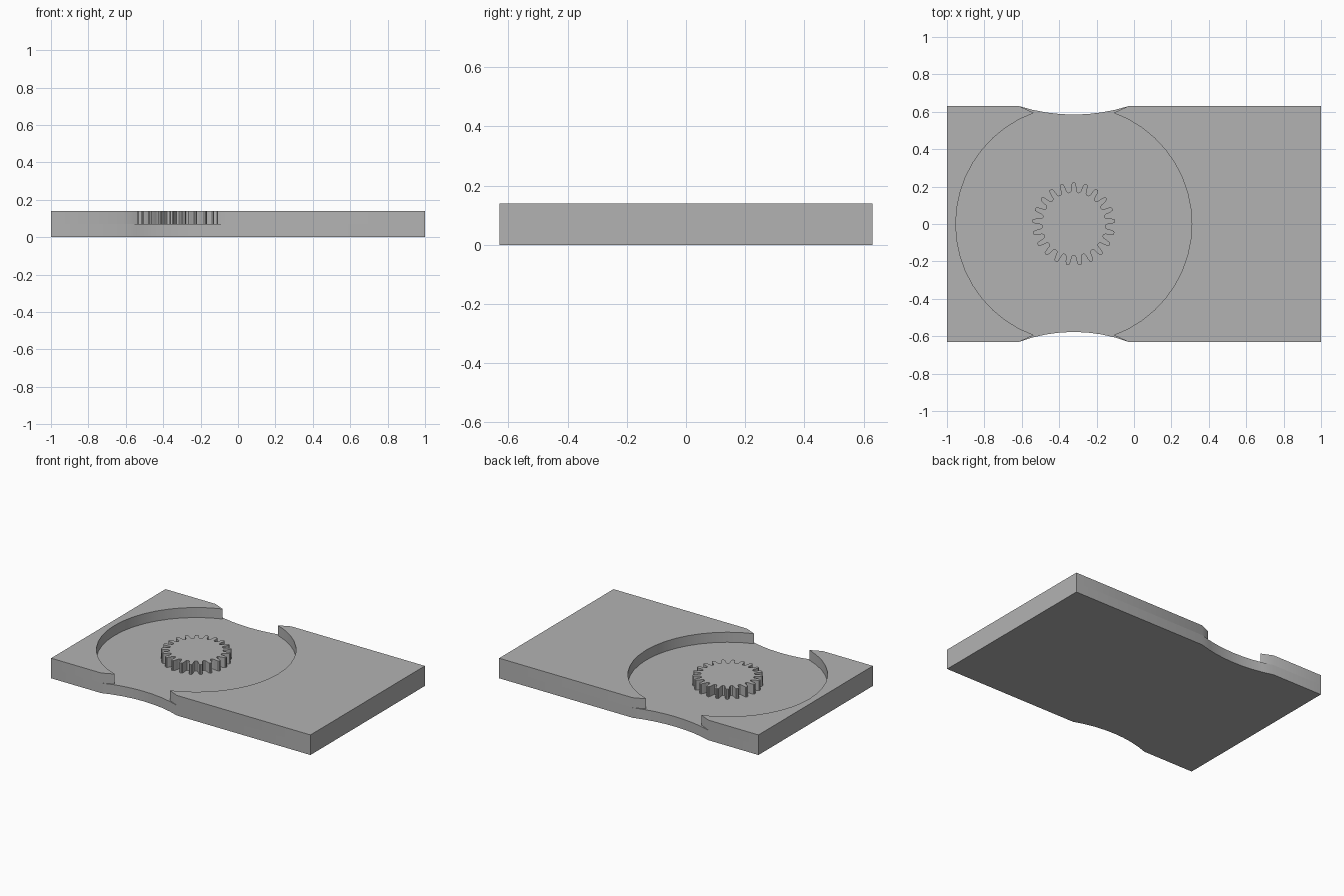
import bpy, bmesh
from math import sin, cos, pi, acos, asin, radians

cube = bpy.data.objects.get("Cube")
if cube:
    bpy.data.objects.remove(cube, do_unlink=True)

CX = -0.322            # centre of the pocket and the gear
HALF_Y = 0.63
FLOOR, TOP = 0.07, 0.14
POCKET_R = 0.631
SCOOP = 0.292          # half width of the side scoops
MOUTH = 0.213          # half width of the pocket opening

grey = bpy.data.materials.new("plain grey")
grey.use_nodes = True
colour = (0.45, 0.45, 0.45, 1)
grey.diffuse_color = colour
grey.node_tree.nodes["Principled BSDF"].inputs["Base Color"].default_value = colour


def prism(name, outline, z0, z1):
    """Extrude a flat outline between two heights."""
    bm = bmesh.new()
    face = bm.faces.new([bm.verts.new((x, y, z0)) for x, y in outline])
    grown = bmesh.ops.extrude_face_region(bm, geom=[face])["geom"]
    verts = [g for g in grown if isinstance(g, bmesh.types.BMVert)]
    bmesh.ops.translate(bm, verts=verts, vec=(0, 0, z1 - z0))
    bmesh.ops.recalc_face_normals(bm, faces=bm.faces)
    mesh = bpy.data.meshes.new(name)
    bm.to_mesh(mesh)
    bm.free()
    mesh.materials.append(grey)
    obj = bpy.data.objects.new(name, mesh)
    bpy.context.collection.objects.link(obj)
    bpy.ops.object.select_all(action='DESELECT')
    obj.select_set(True)
    bpy.context.view_layer.objects.active = obj
    bpy.ops.object.shade_smooth_by_angle(angle=radians(30))
    return obj


def scoop(side, depth, steps=8):
    """Shallow arc cut into the long edge, listed from left to right."""
    r = (SCOOP ** 2 + depth ** 2) / (2 * depth)
    a = asin(SCOOP / r)
    pts = []
    for i in range(steps + 1):
        t = -a + 2 * a * i / steps
        pts.append((CX + r * sin(t), side * (HALF_Y - depth + r - r * cos(t))))
    return pts


# Base plate below the pocket floor
front, back = scoop(-1, 0.053), scoop(1, 0.045)
outline = [(-1, -HALF_Y)] + front + [(1, -HALF_Y), (1, HALF_Y)] + back[::-1] + [(-1, HALF_Y)]
prism("base_plate", outline, 0, FLOOR)

# Raised blocks either side, each bounded by the round pocket wall
a = acos(MOUTH / POCKET_R)
for name, side, end in (("small_raised_block", -1, -1), ("large_raised_block", 1, 1)):
    wall = []
    for i in range(19):
        t = -a + 2 * a * i / 18
        wall.append((CX + side * POCKET_R * cos(t), POCKET_R * sin(t)))
    edge = CX + side * SCOOP
    outline = [(end, -HALF_Y), (edge, -HALF_Y)] + wall + [(edge, HALF_Y), (end, HALF_Y)]
    prism(name, outline, FLOOR, TOP)

# Gear: one tooth as (fraction of pitch, radius), repeated around the centre
TEETH = 21
half_tooth = [(0.46, 0.169), (0.36, 0.171), (0.28, 0.178), (0.25, 0.19),
              (0.21, 0.205), (0.15, 0.218), (0.07, 0.222)]
tooth = [(-f, r) for f, r in half_tooth] + [(f, r) for f, r in half_tooth[::-1]]
gear = []
for k in range(TEETH):
    for f, r in tooth:
        t = 2 * pi * (k + f) / TEETH
        gear.append((CX + r * sin(t), r * cos(t)))
prism("gear", gear, FLOOR, TOP)
